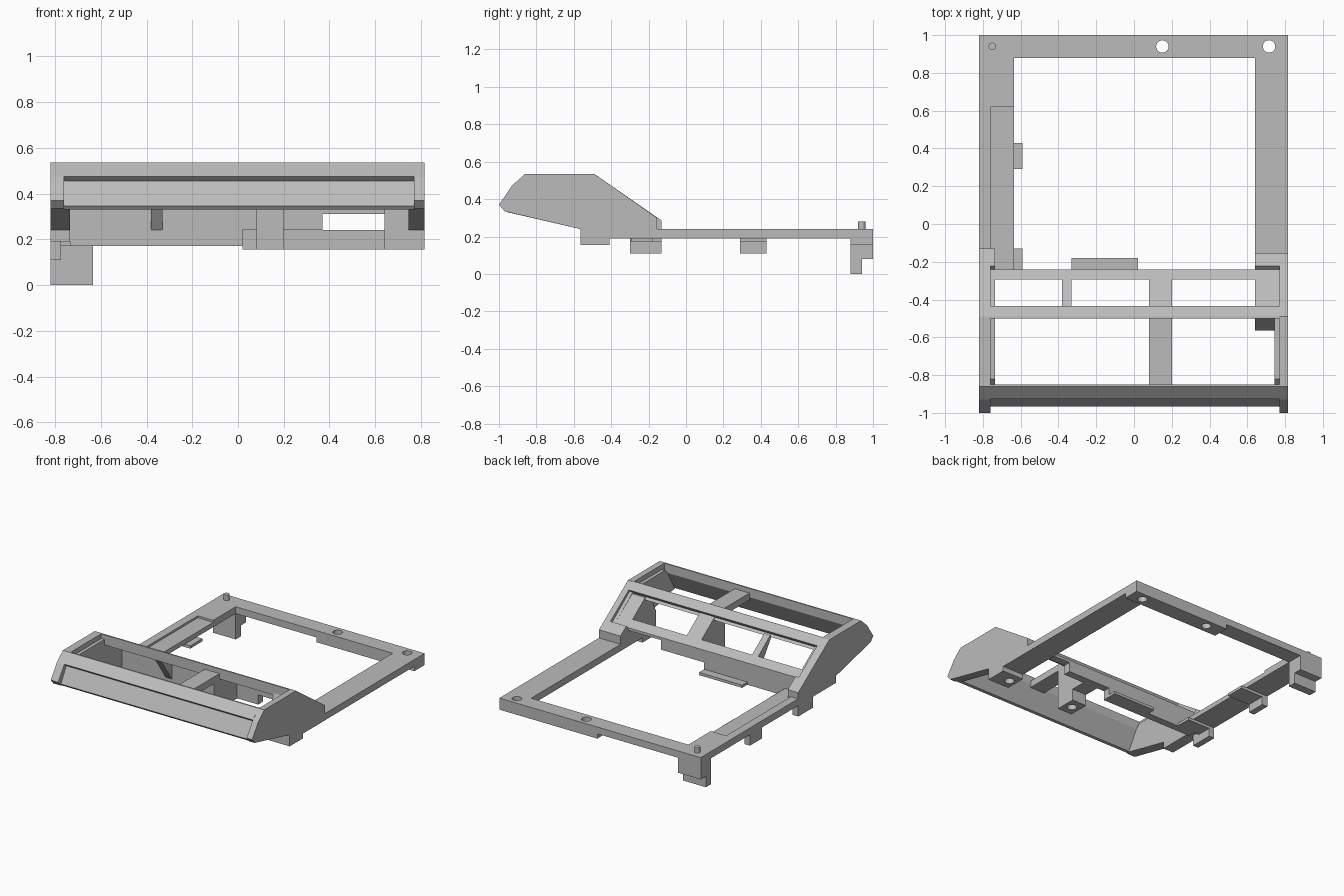
import bpy, bmesh

old = bpy.data.objects.get("Cube")
if old:
    bpy.data.objects.remove(old, do_unlink=True)

grey = bpy.data.materials.new("plain grey")
grey.use_nodes = True
tone = (0.5, 0.5, 0.5, 1)
grey.diffuse_color = tone
grey.node_tree.nodes["Principled BSDF"].inputs["Base Color"].default_value = tone


def prism(name, x0, x1, profile):
    """Extrude a (y, z) profile along x."""
    bm = bmesh.new()
    face = bm.faces.new([bm.verts.new((x0, y, z)) for y, z in profile])
    new = bmesh.ops.extrude_face_region(bm, geom=[face])["geom"]
    for v in new:
        if isinstance(v, bmesh.types.BMVert):
            v.co.x = x1
    bmesh.ops.recalc_face_normals(bm, faces=bm.faces)
    mesh = bpy.data.meshes.new(name)
    bm.to_mesh(mesh)
    bm.free()
    mesh.materials.append(grey)
    obj = bpy.data.objects.new(name, mesh)
    bpy.context.collection.objects.link(obj)
    return obj


def box(name, x0, x1, y0, y1, z0, z1):
    return prism(name, x0, x1, [(y0, z0), (y1, z0), (y1, z1), (y0, z1)])


def cylinder(name, x, y, z0, z1, r):
    bpy.ops.mesh.primitive_cylinder_add(vertices=24, radius=r, depth=z1 - z0,
                                        location=(x, y, (z0 + z1) / 2))
    obj = bpy.context.object
    obj.name = name
    obj.data.materials.append(grey)
    return obj


def drill(target, x, y, z0, z1, r=0.033):
    cutter = cylinder("hole_cutter", x, y, z0, z1, r)
    cutter.hide_render = True
    cutter.hide_set(True)
    cutter.display_type = 'WIRE'
    mod = target.modifiers.new("hole", 'BOOLEAN')
    mod.operation = 'DIFFERENCE'
    mod.solver = 'EXACT'
    mod.object = cutter


RIGHT, LEFT = -0.82, 0.815      # outer sides
IN_R, IN_L = -0.635, 0.64       # rear opening
WALL_R, WALL_L = -0.76, 0.77    # inner faces of the hood cheeks
TOP, BASE = 0.24, 0.19          # rear frame heights

# Rear frame
thick_bar = box("rear_bar_thick", 0.02, LEFT, 0.88, 1, 0.155, TOP)
drill(thick_bar, 0.15, 0.94, 0.1, 0.3)
drill(thick_bar, 0.715, 0.94, 0.1, 0.3)
box("rear_bar_thin", RIGHT, 0.02, 0.88, 1, BASE, TOP)
box("left_rail", IN_L, LEFT, -0.155, 0.88, BASE, TOP)
box("right_rail_outer", RIGHT, WALL_R, -0.13, 0.88, BASE, TOP)
box("right_rail_recess", WALL_R, IN_R, -0.24, 0.62, BASE, 0.225)
box("right_rail_rear", WALL_R, IN_R, 0.62, 0.88, BASE, TOP)
cylinder("locating_pin", -0.75, 0.94, TOP - 0.01, 0.28, 0.02)

# Stepped foot under the rear right corner
prism("rear_foot", RIGHT, IN_R, [(0.88, 0), (0.94, 0), (0.94, 0.08),
                                 (1, 0.08), (1, BASE), (0.88, BASE)])

# Clips under the right rail
for label, y0, y1, tab0 in (("front", -0.3, -0.13, -0.24), ("rear", 0.29, 0.43, 0.29)):
    box(label + "_clip_leg", RIGHT, -0.775, y0, y1, 0.11, BASE)
    box(label + "_clip_tab", -0.775, -0.59, tab0, y1, 0.17, BASE)

# Hood cheeks
upper = [(-0.565, TOP), (-0.97, 0.335), (-1, 0.37), (-0.93, 0.472),
         (-0.86, 0.535), (-0.49, 0.535)]
prism("right_cheek", RIGHT, WALL_R,
      [(-0.13, BASE), (-0.565, BASE)] + upper + [(-0.13, 0.285), (-0.13, TOP)])
prism("left_cheek", WALL_L, LEFT,
      [(-0.155, BASE), (-0.41, BASE), (-0.41, 0.155), (-0.565, 0.155)]
      + upper + [(-0.155, 0.3), (-0.155, TOP)])

# Inner linings of the cheeks, lower than the rim
lining = [(-0.565, TOP), (-0.955, 0.33), (-0.88, 0.44), (-0.82, 0.5),
          (-0.47, 0.5), (-0.24, 0.33), (-0.24, BASE), (-0.565, BASE)]
prism("right_lining", WALL_R, -0.735, lining)
prism("left_lining", 0.745, WALL_L, lining)

# Sloped shoulders behind the window frame
for label, x0, x1, end in (("right", WALL_R, -0.735, -0.13), ("left", IN_L, WALL_L, -0.155)):
    prism(label + "_shoulder", x0, x1,
          [(-0.24, BASE), (-0.24, 0.33), (-0.222, 0.348),
           (end, 0.3 if label == "left" else 0.285), (end, BASE)])

# Front wall with its recessed panel
prism("front_wall", WALL_R, WALL_L,
      [(-0.85, 0.535), (-0.86, 0.535), (-0.927, 0.475), (-0.905, 0.455),
       (-0.967, 0.345), (-0.955, 0.33), (-0.93, 0.33), (-0.85, 0.47)])

# Top bar across the hood
prism("top_bar", WALL_R, WALL_L,
      [(-0.5, 0.535), (-0.49, 0.535), (-0.435, 0.497), (-0.452, 0.474),
       (-0.435, 0.46), (-0.5, 0.46)])

# Rear wall of the hood, its lower edge stepping up toward the left
for label, x0, x1, low in (("right", -0.735, 0.02, 0.17), ("middle", 0.02, 0.37, TOP),
                           ("left", 0.37, IN_L, 0.31)):
    prism("rear_wall_" + label, x0, x1,
          [(-0.295, low), (-0.24, low), (-0.24, 0.33), (-0.295, 0.37)])
box("rear_wall_tab", -0.33, 0.02, -0.24, -0.18, 0.17, BASE)

# Rib, centre post and left block
prism("window_rib", -0.38, -0.33,
      [(-0.435, 0.474), (-0.45, 0.46), (-0.295, TOP), (-0.295, 0.37)])
post = prism("centre_post", 0.08, 0.2,
             [(-0.565, 0.155), (-0.41, 0.155), (-0.41, TOP), (-0.295, TOP),
              (-0.295, 0.37), (-0.44, 0.474), (-0.5, 0.5), (-0.565, 0.5)])
box("centre_bridge", 0.08, 0.2, -0.855, -0.565, 0.45, 0.5)
block = prism("left_block", IN_L, 0.745,
              [(-0.565, 0.155), (-0.41, 0.155), (-0.41, BASE), (-0.24, BASE),
               (-0.24, 0.33), (-0.44, 0.474), (-0.5, 0.474), (-0.565, 0.33)])
prism("left_boss", 0.745, WALL_L,
      [(-0.565, 0.155), (-0.41, 0.155), (-0.41, BASE), (-0.565, BASE)])
drill(post, 0.14, -0.49, 0.1, 0.21)
drill(block, 0.693, -0.49, 0.1, 0.21)
